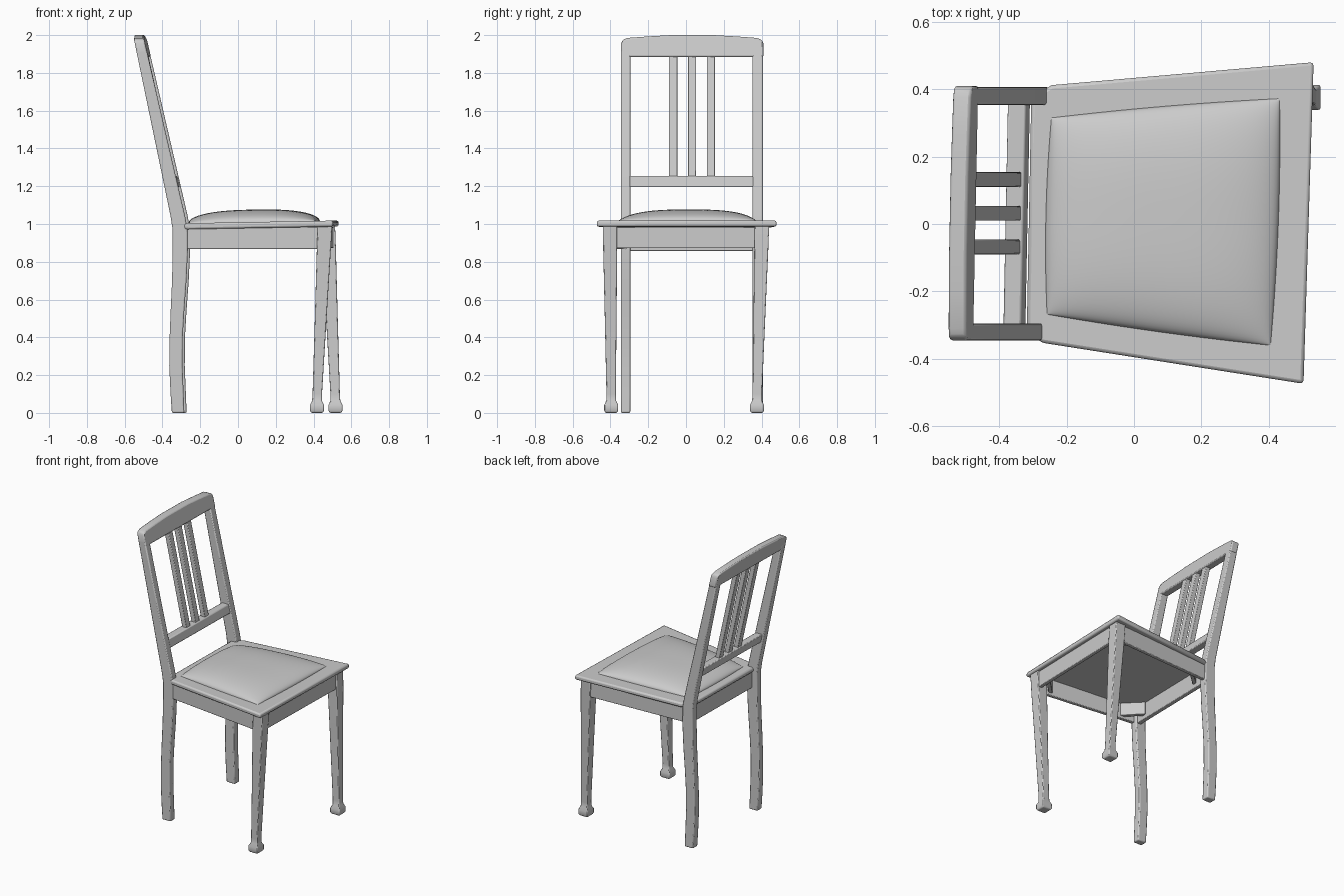
import bpy, bmesh, math
from mathutils import Vector

if "Cube" in bpy.data.objects:
    bpy.data.objects.remove(bpy.data.objects["Cube"])


def finish(name, bm, bevel=0.0, segs=2):
    bmesh.ops.recalc_face_normals(bm, faces=bm.faces)
    me = bpy.data.meshes.new(name)
    bm.to_mesh(me)
    bm.free()
    ob = bpy.data.objects.new(name, me)
    bpy.context.collection.objects.link(ob)
    if bevel:
        m = ob.modifiers.new("soft_edges", 'BEVEL')
        m.width, m.segments, m.limit_method = bevel, segs, 'ANGLE'
        m.angle_limit = math.radians(35)
    bpy.ops.object.select_all(action='DESELECT')
    ob.select_set(True)
    bpy.context.view_layer.objects.active = ob
    bpy.ops.object.shade_smooth_by_angle(angle=math.radians(35))
    return ob


def loft(name, rings, bevel=0.006):
    """Skin a list of equal-length point rings and cap both ends."""
    bm = bmesh.new()
    vs = [[bm.verts.new(p) for p in r] for r in rings]
    n = len(vs[0])
    for a, b in zip(vs, vs[1:]):
        for i in range(n):
            j = (i + 1) % n
            bm.faces.new((a[i], a[j], b[j], b[i]))
    bm.faces.new(vs[0])
    bm.faces.new(vs[-1])
    return finish(name, bm, bevel)


def rect(x0, x1, y0, y1, z):
    return [(x0, y0, z), (x1, y0, z), (x1, y1, z), (x0, y1, z)]


def beam(name, p, q, width, z0, z1, bevel=0.004):
    """Upright board between two plan points."""
    p, q = Vector(p), Vector(q)
    d = (q - p).normalized() * width / 2
    s = Vector((-d.y, d.x))
    plan = [p - s, q - s, q + s, p + s]
    return loft(name, [[(v.x, v.y, z) for v in plan] for z in (z0, z1)], bevel)


# Sloping back: rear and front x at a given height, slightly skewed with y
def back_x(z, y):
    t = z - 1.0
    k = 0.014 * (y + 0.32) / 0.7
    return -0.348 - 0.207 * t + k, -0.270 - 0.232 * t + k


# Rear legs running up into the back posts
LEG = [(0, -.350, -.284), (.1, -.357, -.288), (.25, -.364, -.294),
       (.4, -.362, -.293), (.55, -.356, -.284), (.7, -.349, -.273),
       (.85, -.346, -.266), (.97, -.346, -.267)]
for side, y0, y1 in (("right", -.345, -.295), ("left", .353, .407)):
    k = 0.012 if side == "left" else 0
    rings = [rect(a + k, b + k, y0, y1, z) for z, a, b in LEG]
    for z in (1.04, 1.5, 1.92):
        a, b = back_x(z, y0)
        rings.append(rect(a, b, y0, y1, z))
    loft("back_post_" + side, rings, 0.007)

# Arched top rail
TOP = [(-.345, 1.955), (-.335, 1.975), (-.31, 1.985), (-.2, 1.993), (-.08, 2.0),
       (.145, 2.0), (.265, 1.993), (.375, 1.985), (.4, 1.975), (.41, 1.955)]
rings = []
for y, zt in TOP:
    a0, b0 = back_x(1.885, y)
    a1, b1 = back_x(zt, y)
    rings.append([(a0, y, 1.885), (b0, y, 1.885), (b1, y, zt), (a1, y, zt)])
loft("top_rail", rings, 0.008)

# Lower back rail
rings = []
for y in (-.32, .38):
    (a0, b0), (a1, b1) = back_x(1.195, y), back_x(1.255, y)
    rings.append([(a0 + .012, y, 1.195), (b0 - .006, y, 1.195),
                  (b1 - .006, y, 1.255), (a1 + .012, y, 1.255)])
loft("lower_back_rail", rings)

# Three back slats
for i, y in enumerate((-.068, .032, .132)):
    rings = []
    for z in (1.24, 1.90):
        a, b = back_x(z, y)
        c = (a + b) / 2 + .004
        rings.append(rect(c - .017, c + .017, y - .022, y + .022, z))
    loft("back_slat_%d" % (i + 1), rings, 0.004)

# Tapered front legs with block feet
for side, (bx, by), (tx, ty) in (("right", (.418, -.396), (.460, -.402)),
                                 ("left", (.516, .376), (.476, .402))):
    rings = []
    for z, h in ((0, .030), (.012, .037), (.042, .037), (.065, .026),
                 (.10, .025), (.5, .031), (.86, .037), (.99, .038)):
        t = max(0, z - .06) / .93
        x, y = bx + (tx - bx) * t, by + (ty - by) * t
        rings.append(rect(x - h, x + h, y - h, y + h, z))
    loft("front_leg_" + side, rings, 0.005)

# Seat frame boards
beam("side_apron_right", (-.30, -.325), (.46, -.418), .026, .868, .985)
beam("side_apron_left", (-.28, .382), (.47, .418), .026, .868, .985)
beam("front_apron", (.474, -.40), (.494, .40), .026, .872, .985)
beam("back_apron", (-.292, -.32), (-.28, .38), .03, .857, .985)

# Corner braces under the seat
BRACES = [((-.28, -.22), (-.17, -.335)), ((-.27, .28), (-.16, .38)),
          ((.47, -.29), (.36, -.40)), ((.48, .30), (.37, .41))]
for i, (p, q) in enumerate(BRACES):
    beam("corner_brace_%d" % (i + 1), p, q, .025, .885, .975, 0.003)

# Seat board, notched around the posts and rising slightly to the front
PLAN = [(-.318, -.31), (-.275, -.352), (.503, -.474), (.533, .48), (-.245, .412), (-.305, .37)]
loft("seat", [[(x, y, z + .018 * (x + .27)) for x, y in PLAN] for z in (.972, 1.004)], 0.010)

# Padded cushion: domed grid stretched over four corners
C = [Vector(c) for c in ((-.258, -.268), (.405, -.36), (.432, .372), (-.245, .315))]
bm = bmesh.new()
N = 40


def cushion_point(i, j):
    # sample densely towards the rim where the dome is steep
    u, v = (math.sin(math.pi * (k / N - .5)) for k in (i, j))
    s, t = (u + 1) / 2, (v + 1) / 2
    p = C[0].lerp(C[1], s).lerp(C[3].lerp(C[2], s), t)
    # bow the sides a little
    p.x += .010 * u * (1 - v * v)
    p.y += .006 * v * (1 - u * u)
    dome = max(0, (1 - abs(u) ** 2.6) * (1 - abs(v) ** 2.8)) ** .5
    rim = 1.004 + .018 * (p.x + .27)
    return p.x, p.y, rim + .066 * dome


grid = [[bm.verts.new(cushion_point(i, j)) for j in range(N + 1)] for i in range(N + 1)]
for i in range(N):
    for j in range(N):
        bm.faces.new((grid[i][j], grid[i + 1][j], grid[i + 1][j + 1], grid[i][j + 1]))
cushion = finish("seat_cushion", bm)
